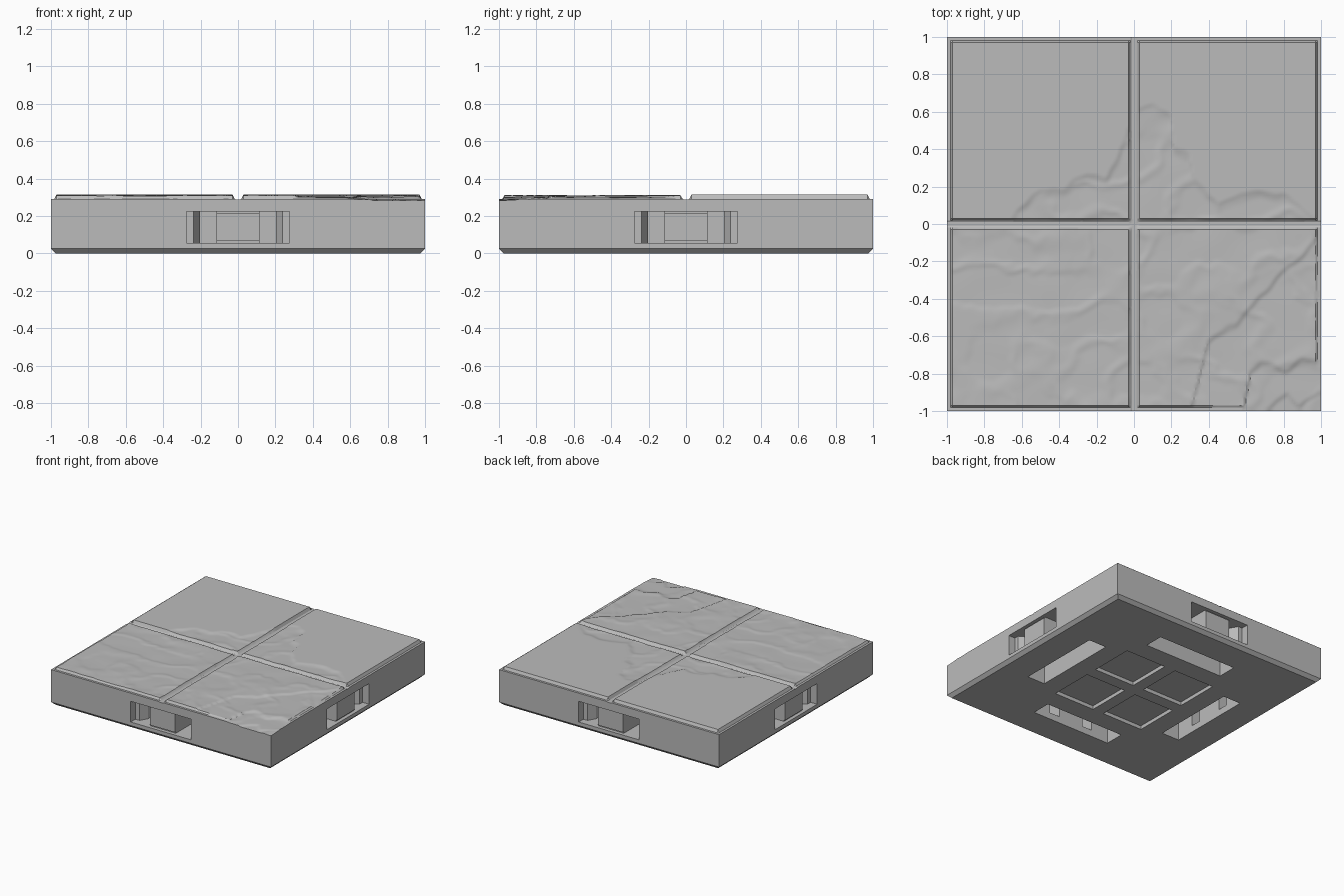
import bpy
import bmesh
import math
from mathutils import Vector, Matrix, noise

if "Cube" in bpy.data.objects:
    bpy.data.objects.remove(bpy.data.objects["Cube"], do_unlink=True)

stone = bpy.data.materials.new("stone grey")
stone.use_nodes = True
GREY = (0.5, 0.5, 0.5, 1)
stone.diffuse_color = GREY
stone.node_tree.nodes["Principled BSDF"].inputs["Base Color"].default_value = GREY


def make_object(name, bm):
    bmesh.ops.recalc_face_normals(bm, faces=bm.faces)
    mesh = bpy.data.meshes.new(name)
    bm.to_mesh(mesh)
    bm.free()
    mesh.materials.append(stone)
    obj = bpy.data.objects.new(name, mesh)
    bpy.context.collection.objects.link(obj)
    return obj


def add_prism(bm, outline, z0, z1, turn=0):
    rot = Matrix.Rotation(turn, 3, "Z")
    low = [bm.verts.new(rot @ Vector((x, y, z0))) for x, y in outline]
    high = [bm.verts.new(rot @ Vector((x, y, z1))) for x, y in outline]
    bm.faces.new(low[::-1])
    bm.faces.new(high)
    for i in range(len(low)):
        j = (i + 1) % len(low)
        bm.faces.new((low[i], low[j], high[j], high[i]))


def rect(x0, x1, y0, y1):
    return [(x0, y0), (x1, y0), (x1, y1), (x0, y1)]


def smooth(a, b, v):
    t = min(1, max(0, (v - a) / (b - a)))
    return t * t * (3 - 2 * t)


def along(points, x):
    """Height of a broken line at x."""
    for (xa, ya), (xb, yb) in zip(points, points[1:]):
        if xa <= x <= xb:
            return ya + (yb - ya) * (x - xa) / (xb - xa)
    return points[0][1] if x < points[0][0] else points[-1][1]


# Edges of the chipped areas
WORN_EDGE = [(-0.7, 0), (-0.5, 0.2), (-0.38, 0.2), (-0.25, 0.27), (-0.15, 0.25),
             (-0.08, 0.38), (0, 0.6), (0.1, 0.65), (0.19, 0.6), (0.21, 0.43),
             (0.29, 0.38), (0.32, 0.26), (0.45, 0.11), (0.62, 0.19), (0.8, 0.17), (1, 0)]
CORNER_CLIFF = [(0.3, -1), (0.4, -0.6), (0.55, -0.52), (0.63, -0.42), (0.7, -0.36),
                (0.8, -0.22), (0.9, -0.17), (0.97, -0.05), (1, 0)]
CORNER_CHIP = [(0.58, -1), (0.62, -0.78), (0.68, -0.72), (0.8, -0.77), (0.9, -0.71), (1, -0.73)]
LAST_CHIP = [(0.7, -1), (0.76, -0.93), (0.82, -0.9), (0.88, -0.97), (1, -0.88)]


def wear(x, y):
    """Depth of stone lost at a point of the top."""
    wob = 0.02 * noise.noise(Vector((x * 14, y * 14, 5)))
    inside = along(WORN_EDGE, x) + wob - y
    loss = 0
    if inside > 0:
        fade = smooth(0, 0.06, inside)
        ridge = abs(noise.noise(Vector((x * 3.1, y * 4.2, 2)) + Vector((wob, wob, 0)) * 6))
        flat = noise.noise(Vector((x * 5, y * 6, 9)))
        loss += 0.003 * smooth(0, 0.025, inside)
        loss += fade * (0.004 * smooth(0.0, 0.22, ridge) + 0.003 * (flat + 0.4))
    loss += 0.008 * smooth(0, 0.035, along(CORNER_CLIFF, x) + wob - y)
    loss += 0.009 * smooth(0, 0.04, along(CORNER_CHIP, x) + wob - y)
    loss += 0.007 * smooth(0, 0.03, along(LAST_CHIP, x) + wob - y)
    return max(0, loss)


def top_height(x, y):
    d = min(abs(x), abs(y), 1 - abs(x), 1 - abs(y))
    groove = 0.288 if min(abs(x), abs(y)) < 0.012 else 0.292
    paving = groove + (0.315 - groove) * min(1, max(0, (d - 0.018) / 0.012))
    return max(0.272, min(paving, 0.315 - wear(x, y)))


# Grid lines, tight along the slab edges and even over the slabs
half = [0, 0.011, 0.018, 0.03]
STEPS = 76
half += [0.03 + 0.94 * i / STEPS for i in range(1, STEPS + 1)] + [0.982, 1.0]
lines = [-v for v in reversed(half[1:])] + half
N = len(lines)

# Tile body: carved paving on top, straight sides, chamfered foot
bm = bmesh.new()
grid = [[bm.verts.new((x, y, top_height(x, y))) for x in lines] for y in lines]
for j in range(N - 1):
    for i in range(N - 1):
        bm.faces.new((grid[j][i], grid[j][i + 1], grid[j + 1][i + 1], grid[j + 1][i]))
corners = rect(-1, 1, -1, 1)
rim = [bm.verts.new((x, y, 0.026)) for x, y in corners]
foot = [bm.verts.new((x * 0.974, y * 0.974, 0)) for x, y in corners]
sides = [grid[0], [row[-1] for row in grid], grid[-1][::-1], [row[0] for row in grid][::-1]]
for k, top_edge in enumerate(sides):
    n = (k + 1) % 4
    bm.faces.new([rim[k], rim[n]] + top_edge[::-1])
    bm.faces.new((foot[k], foot[n], rim[n], rim[k]))
bm.faces.new(foot[::-1])
tile = make_object("paving_tile", bm)

# Cutters: side clip ports, then bottom slots and square recesses
right_half = [(0.275, -1.05), (0.275, -0.94), (0.238, -0.94), (0.203, -0.88), (0.203, -0.7)]
port = right_half + [(-x, y) for x, y in reversed(right_half)]
ports = bmesh.new()
hollows = bmesh.new()
for k in range(4):
    turn = k * math.pi / 2
    add_prism(ports, port, 0.055, 0.225, turn)
    add_prism(hollows, rect(-0.36, 0.36, -0.74, -0.58), -0.05, 0.225, turn)
    add_prism(hollows, rect(0.05, 0.42, 0.05, 0.42), -0.05, 0.03, turn)

for name, cutter_bm in (("port_cutter", ports), ("hollow_cutter", hollows)):
    cutter = make_object(name, cutter_bm)
    cutter.hide_render = True
    mod = tile.modifiers.new(name, "BOOLEAN")
    mod.operation = "DIFFERENCE"
    mod.solver = "EXACT"
    mod.object = cutter
    bpy.context.view_layer.objects.active = tile
    bpy.ops.object.modifier_apply(modifier=name)
    bpy.data.objects.remove(cutter, do_unlink=True)

# Centre post in each clip port, with a slightly smaller front face
for k, side in enumerate(("front", "left", "back", "right")):
    bm = bmesh.new()
    turn = k * math.pi / 2
    add_prism(bm, rect(-0.114, 0.114, -0.97, -0.74), 0.055, 0.225, turn)
    add_prism(bm, rect(-0.114, 0.114, -0.98, -0.97), 0.066, 0.215, turn)
    make_object(side + "_port_post", bm)

bpy.ops.object.select_all(action="DESELECT")
tile.select_set(True)
bpy.context.view_layer.objects.active = tile
bpy.ops.object.shade_smooth_by_angle(angle=math.radians(28))
